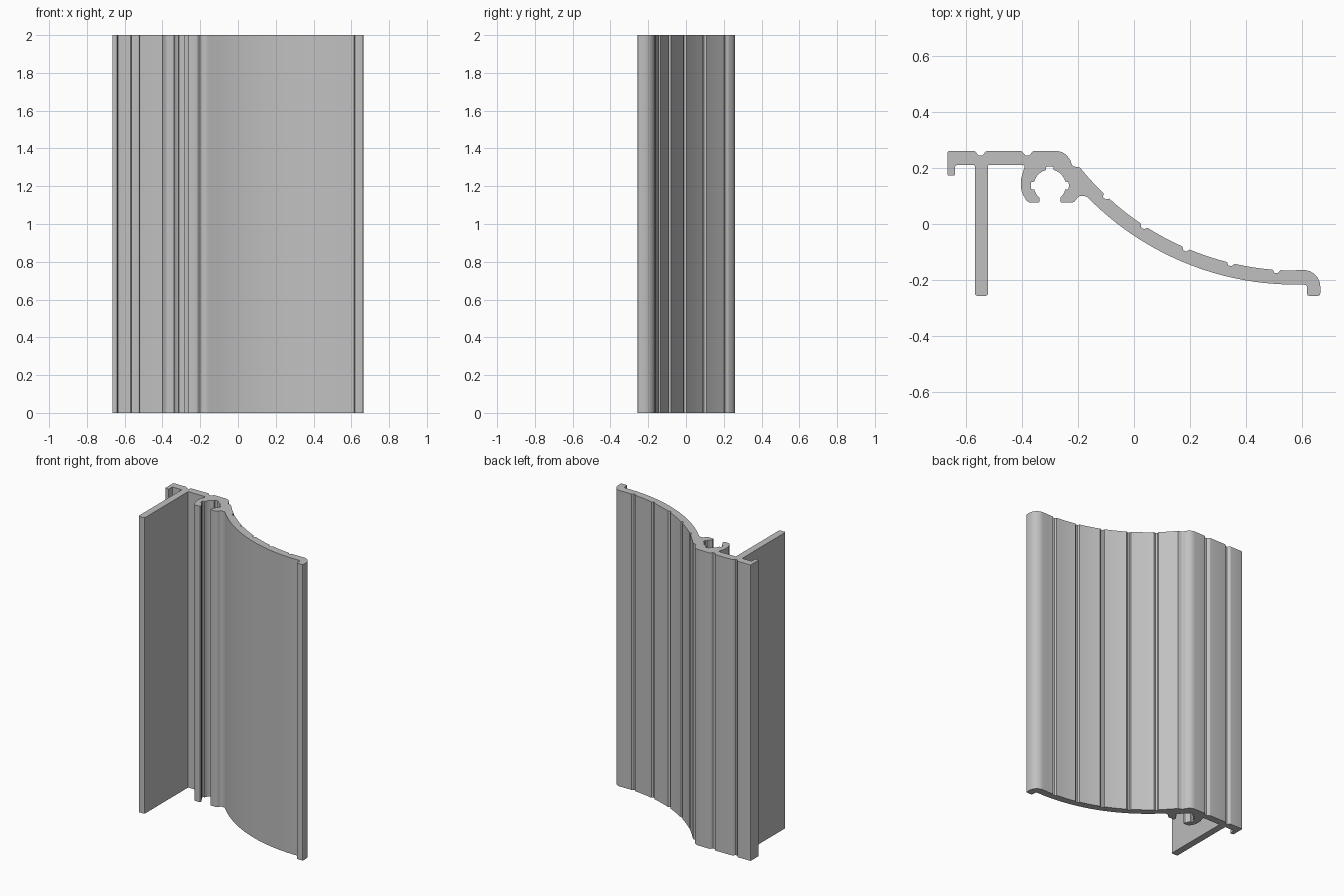
import bpy, bmesh
from math import cos, sin, acos, radians, pi
from mathutils import Vector

if "Cube" in bpy.data.objects:
    bpy.data.objects.remove(bpy.data.objects["Cube"], do_unlink=True)

HEIGHT = 2.0
SWEEP = Vector((0.575, 0.82))      # centre of the curved wing
OUTER, INNER = 1.036, 0.986        # radii of the wing's two sides
BOSS = Vector((-0.3, 0.137))       # centre of the screw channel


def arc(centre, r, a0, a1, n):
    return [(centre[0] + r * cos(a0 + (a1 - a0) * i / n),
             centre[1] + r * sin(a0 + (a1 - a0) * i / n), 0) for i in range(n + 1)]


def wing_angle(x, r):
    return -acos((x - SWEEP.x) / r)


def groove(x):
    # shallow V groove across the flat back, walked right to left
    return [(x + 0.02, 0.26, 0.006), (x + 0.007, 0.244, 0), (x - 0.007, 0.244, 0), (x - 0.02, 0.26, 0.006)]


def rounded(points, steps=4):
    # replace each corner that has a radius by a short curve
    result = []
    for i, (x, y, r) in enumerate(points):
        p = Vector((x, y))
        if r == 0:
            result.append(p)
            continue
        before = Vector(points[i - 1][:2])
        after = Vector(points[(i + 1) % len(points)][:2])
        a = p + (before - p).normalized() * r
        b = p + (after - p).normalized() * r
        for k in range(steps + 1):
            t = k / steps
            result.append(a * (1 - t) ** 2 + p * 2 * t * (1 - t) + b * t * t)
    return result


# Edge lip, underside and long web
outline = [(-0.665, 0.26, 0.008), (-0.665, 0.172, 0.006), (-0.638, 0.172, 0.006), (-0.638, 0.21, 0.01),
           (-0.567, 0.21, 0.005), (-0.567, -0.256, 0.01), (-0.52, -0.256, 0.01), (-0.52, 0.21, 0.005)]

# Screw channel: left hook, slotted bore, right hook
outline += [(-0.388, 0.21, 0.01), (-0.403, 0.16, 0.012), (-0.402, 0.118, 0.012),
            (-0.38, 0.076, 0.015), (-0.336, 0.076, 0.008)]
start = 229
for slot in (180, 90, 0):
    outline += arc(BOSS, 0.057, radians(start), radians(slot + 14), 5)
    outline += arc(BOSS, 0.068, radians(slot + 11), radians(slot - 11), 2)
    start = slot - 14
outline += arc(BOSS, 0.057, radians(start), radians(-49), 4)
outline += [(-0.263, 0.076, 0.008), (-0.214, 0.076, 0.01), (-0.197, 0.1, 0.01), (-0.176, 0.1, 0.008)]

# Concave front of the wing
outline += arc(SWEEP, OUTER, wing_angle(-0.165, OUTER), -pi / 2, 28)

# Turned-down wing tip
outline += [(0.617, -0.216, 0.012), (0.617, -0.256, 0.008), (0.664, -0.256, 0.01)]
outline += arc((0.604, -0.224), 0.06, 0, pi / 2, 8)

# Convex back of the wing with stepped grooves
start = wing_angle(0.55, INNER)
for x in (0.508, 0.345, 0.186, 0.037, -0.098):
    a = wing_angle(x, INNER)
    outline += arc(SWEEP, INNER, start, a + 0.014, 5)
    outline += arc(SWEEP, INNER + 0.011, a + 0.005, a - 0.007, 1)
    start = a - 0.014
outline += arc(SWEEP, INNER, start, wing_angle(-0.192, INNER), 4)

# Shoulder and flat back with two grooves
outline += [(-0.222, 0.207, 0.01), (-0.225, 0.226, 0.008)]
outline += arc((-0.277, 0.208), 0.052, radians(30), pi / 2, 6)
outline += groove(-0.38) + groove(-0.547)

# Extrude the outline into one solid bar
bm = bmesh.new()
cap = bm.faces.new([bm.verts.new((p.x, p.y, 0)) for p in rounded(outline)])
top = bmesh.ops.extrude_face_region(bm, geom=[cap], use_keep_orig=True)
bmesh.ops.translate(bm, vec=(0, 0, HEIGHT),
                    verts=[v for v in top["geom"] if isinstance(v, bmesh.types.BMVert)])
bmesh.ops.remove_doubles(bm, verts=bm.verts, dist=0.0002)
bmesh.ops.recalc_face_normals(bm, faces=bm.faces)
mesh = bpy.data.meshes.new("extruded_trim")
bm.to_mesh(mesh)
bm.free()
trim = bpy.data.objects.new("extruded_trim", mesh)
bpy.context.collection.objects.link(trim)

# Plain grey metal
grey = bpy.data.materials.new("light_grey_metal")
grey.use_nodes = True
colour = (0.53, 0.53, 0.53, 1)
grey.diffuse_color = colour
grey.node_tree.nodes["Principled BSDF"].inputs["Base Color"].default_value = colour
mesh.materials.append(grey)

bpy.ops.object.select_all(action="DESELECT")
trim.select_set(True)
bpy.context.view_layer.objects.active = trim
bpy.ops.object.shade_smooth_by_angle(angle=radians(25))
